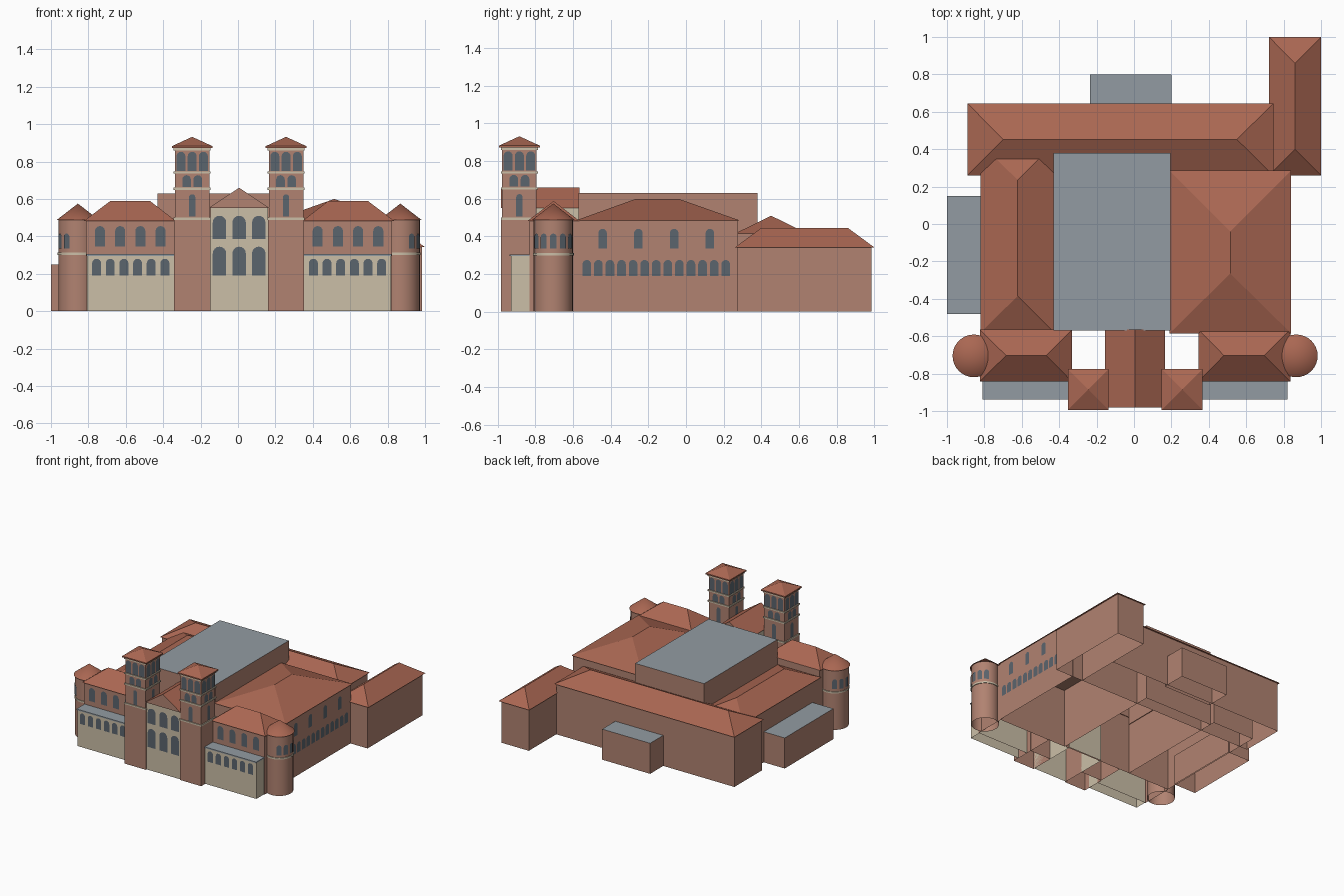
import bpy, bmesh
from math import sin, cos, pi, radians
from mathutils import Vector

if "Cube" in bpy.data.objects:
    bpy.data.objects.remove(bpy.data.objects["Cube"])


def material(name, r, g, b):
    m = bpy.data.materials.new(name)
    m.diffuse_color = (r, g, b, 1)
    m.use_nodes = True
    m.node_tree.nodes["Principled BSDF"].inputs["Base Color"].default_value = m.diffuse_color
    return m


BRICK = material("brick", 0.44, 0.225, 0.165)
ROOF = material("roof_tile", 0.40, 0.135, 0.085)
CREAM = material("cream_stone", 0.60, 0.52, 0.39)
GREY = material("flat_roof_grey", 0.29, 0.33, 0.36)
GLASS = material("window_glass", 0.105, 0.13, 0.155)


def finish(name, bm, *mats):
    me = bpy.data.meshes.new(name)
    bm.to_mesh(me)
    bm.free()
    for m in mats:
        me.materials.append(m)
    ob = bpy.data.objects.new(name, me)
    bpy.context.collection.objects.link(ob)
    return ob


def box(name, x0, x1, y0, y1, z0, z1, mat, top=None):
    """Box; boxes standing on the ground are open below."""
    bm = bmesh.new()
    bmesh.ops.create_cube(bm, size=1)
    for v in bm.verts:
        v.co = ((x0, x1)[v.co.x > 0], (y0, y1)[v.co.y > 0], (z0, z1)[v.co.z > 0])
    bm.normal_update()
    for f in bm.faces:
        f.material_index = int(f.normal.z > 0.5)
    if z0 == 0:
        bmesh.ops.delete(bm, geom=[f for f in bm.faces if f.normal.z < -0.5],
                         context='FACES_ONLY')
    return finish(name, bm, mat, top or mat)


def ridge_roof(name, x0, x1, y0, y1, z0, z1, ridge, lip=0.0, gable=None):
    """Roof from an eave rectangle to a ridge line given as two (x, y) ends."""
    bm = bmesh.new()
    c = [(x0, y0), (x1, y0), (x1, y1), (x0, y1)]
    low = [bm.verts.new((x, y, z0)) for x, y in c]
    eave = [bm.verts.new((x, y, z0 + lip)) for x, y in c] if lip else low
    a, b = [bm.verts.new((x, y, z1)) for x, y in ridge]
    bm.faces.new(low[::-1])
    if lip:
        for i in range(4):
            j = (i + 1) % 4
            bm.faces.new((low[i], low[j], eave[j], eave[i]))
    e = eave
    if abs(ridge[0][0] - ridge[1][0]) > abs(ridge[0][1] - ridge[1][1]):
        faces = [(e[0], e[1], b, a), (e[2], e[3], a, b)]
        ends = [(e[1], e[2], b), (e[3], e[0], a)]
    else:
        faces = [(e[1], e[2], b, a), (e[3], e[0], a, b)]
        ends = [(e[0], e[1], a), (e[2], e[3], b)]
    for f in faces:
        bm.faces.new(f)
    for f in ends:
        bm.faces.new(f).material_index = 1 if gable else 0
    bmesh.ops.remove_doubles(bm, verts=bm.verts, dist=1e-5)
    bmesh.ops.recalc_face_normals(bm, faces=bm.faces)
    return finish(name, bm, ROOF, gable or ROOF)


def windows(name, items):
    """Arched panes: each item is (x, y, wall angle, width, sill z, top z)."""
    bm = bmesh.new()
    for x, y, ang, w, z0, z1 in items:
        n = Vector((cos(ang), sin(ang), 0))
        u = Vector((-sin(ang), cos(ang), 0))
        r = w / 2
        pts = [(-r, z0), (r, z0)]
        pts += [(r * cos(pi * k / 8), z1 - r + r * sin(pi * k / 8)) for k in range(9)]
        o = Vector((x, y, 0)) + n * 0.004
        bm.faces.new([bm.verts.new(o + u * p + Vector((0, 0, q))) for p, q in pts])
    return finish(name, bm, GLASS)


def cylinder(name, x, y, r0, r1, z0, z1, mat, open_base=False, n=32):
    bm = bmesh.new()
    bmesh.ops.create_cone(bm, cap_ends=True, segments=n, radius1=r0, radius2=r1, depth=z1 - z0)
    bmesh.ops.remove_doubles(bm, verts=bm.verts, dist=1e-6)
    bmesh.ops.translate(bm, vec=(x, y, (z0 + z1) / 2), verts=bm.verts)
    bm.normal_update()
    if open_base:
        bmesh.ops.delete(bm, geom=[f for f in bm.faces if f.normal.z < -0.9],
                         context='FACES_ONLY')
    ob = finish(name, bm, mat)
    for p in ob.data.polygons:
        p.use_smooth = abs(p.normal.z) < 0.95
    for e in ob.data.edges:
        za, zb = (ob.data.vertices[i].co.z for i in e.vertices)
        e.use_edge_sharp = abs(za - zb) < 1e-5
    return ob


FRONT = -pi / 2

# Central hall and low flat-roofed annexes
box("central_hall", -0.43, 0.195, -0.57, 0.38, 0, 0.63, BRICK, GREY)
box("rear_annex", -0.235, 0.20, 0.60, 0.80, 0, 0.25, BRICK, GREY)
box("left_annex", -1.0, -0.80, -0.48, 0.15, 0, 0.25, BRICK, GREY)

# Back range
box("back_range_walls", -0.88, 0.735, 0.27, 0.63, 0, 0.415, BRICK)
ridge_roof("back_range_roof", -0.89, 0.745, 0.26, 0.645, 0.415, 0.51,
           [(-0.70, 0.452), (0.55, 0.452)])

# Rear right wing
box("rear_right_wing_walls", 0.735, 0.985, 0.27, 0.985, 0, 0.342, BRICK)
ridge_roof("rear_right_wing_roof", 0.722, 1.0, 0.26, 1.0, 0.342, 0.445,
           [(0.86, 0.40), (0.86, 0.86)])

# Left side wing
box("left_wing_walls", -0.81, -0.43, -0.57, 0.42, 0, 0.42, BRICK)
ridge_roof("left_wing_roof", -0.82, -0.425, -0.58, 0.43, 0.42, 0.512,
           [(-0.622, -0.385), (-0.622, 0.235)])

# Right side wing with two rows of windows
box("right_wing_walls", 0.20, 0.83, -0.575, 0.275, 0, 0.485, BRICK)
ridge_roof("right_wing_roof", 0.19, 0.84, -0.585, 0.285, 0.485, 0.60,
           [(0.515, -0.265), (0.515, -0.04)])
windows("right_wing_windows",
        [(0.83, -0.527 + 0.0615 * i, 0, 0.046, 0.19, 0.275) for i in range(13)]
        + [(0.83, -0.443 + 0.19 * i, 0, 0.046, 0.335, 0.44) for i in range(4)])

# Entrance block with gabled roof
box("entrance_walls", -0.148, 0.16, -0.972, -0.56, 0, 0.555, CREAM)
ridge_roof("entrance_gable_roof", -0.155, 0.167, -0.982, -0.565, 0.552, 0.66,
           [(0.006, -0.982), (0.006, -0.565)], gable=BRICK)
windows("entrance_windows", [(0.006 + dx, -0.972, FRONT, 0.072, z0, z1)
                             for dx in (-0.105, 0, 0.105)
                             for z0, z1 in ((0.19, 0.345), (0.385, 0.51))])

MID = 0.006
for side, s in (("left", -1), ("right", 1)):
    def span(a, b):
        return sorted((MID + s * a, MID + s * b))

    # Front range
    box(side + "_front_range_walls", *span(0.345, 0.818), -0.832, -0.57, 0, 0.485, BRICK)
    (x0, x1), (r0, r1) = span(0.338, 0.83), span(0.475, 0.69)
    ridge_roof(side + "_front_range_roof", x0, x1, -0.842, -0.565, 0.482, 0.588,
               [(r0, -0.703), (r1, -0.703)])
    windows(side + "_front_range_windows",
            [(MID + s * (0.42 + 0.108 * i), -0.832, FRONT, 0.054, 0.345, 0.455)
             for i in range(4)])

    # Stone arcade in front of the range
    box(side + "_arcade", *span(0.345, 0.812), -0.93, -0.83, 0, 0.295, CREAM)
    box(side + "_arcade_roof", *span(0.345, 0.815), -0.937, -0.83, 0.295, 0.305, GREY)
    windows(side + "_arcade_windows",
            [(MID + s * (0.397 + 0.073 * i), -0.93, FRONT, 0.048, 0.19, 0.28)
             for i in range(6)])

    # Round corner turret
    tx, ty = MID + s * 0.862, -0.705
    cylinder(side + "_turret_wall", tx, ty, 0.104, 0.104, 0, 0.487, BRICK, True)
    cylinder(side + "_turret_band", tx, ty, 0.109, 0.109, 0.30, 0.313, CREAM)
    cylinder(side + "_turret_roof", tx, ty, 0.114, 0, 0.487, 0.575, ROOF)
    angs = [radians(28 * k) + (pi if s < 0 else 0) for k in range(-2, 3)]
    windows(side + "_turret_windows",
            [(tx + 0.104 * cos(a), ty + 0.104 * sin(a), a, 0.036, 0.335, 0.415) for a in angs])

    # Square bell tower: shaft, belfry stages, bands and pyramid roof
    cx, cy = MID + s * 0.251, -0.885

    def block(name, h, z0, z1, mat):
        box(side + name, cx - h, cx + h, cy - h, cy + h, z0, z1, mat)

    block("_tower_shaft", 0.097, 0, 0.49, BRICK)
    block("_tower_belfry", 0.092, 0.49, 0.87, BRICK)
    for i, (z0, z1) in enumerate(((0.488, 0.50), (0.648, 0.66), (0.735, 0.746), (0.858, 0.872))):
        block("_tower_band_%d" % (i + 1), 0.099, z0, z1, CREAM)
    h = 0.109
    ridge_roof(side + "_tower_roof", cx - h, cx + h, cy - h, cy + h, 0.872, 0.932,
               [(cx, cy), (cx, cy)], lip=0.01)
    panes = [(0, 0.034, 0.505, 0.625)]
    panes += [(d, 0.046, 0.664, 0.727) for d in (-0.03, 0.03)]
    panes += [(d, 0.048, 0.75, 0.852) for d in (-0.06, 0, 0.06)]
    windows(side + "_tower_windows",
            [(cx + 0.092 * cos(a) - d * sin(a), cy + 0.092 * sin(a) + d * cos(a), a, w, z0, z1)
             for a in (0, pi / 2, pi, -pi / 2) for d, w, z0, z1 in panes])
